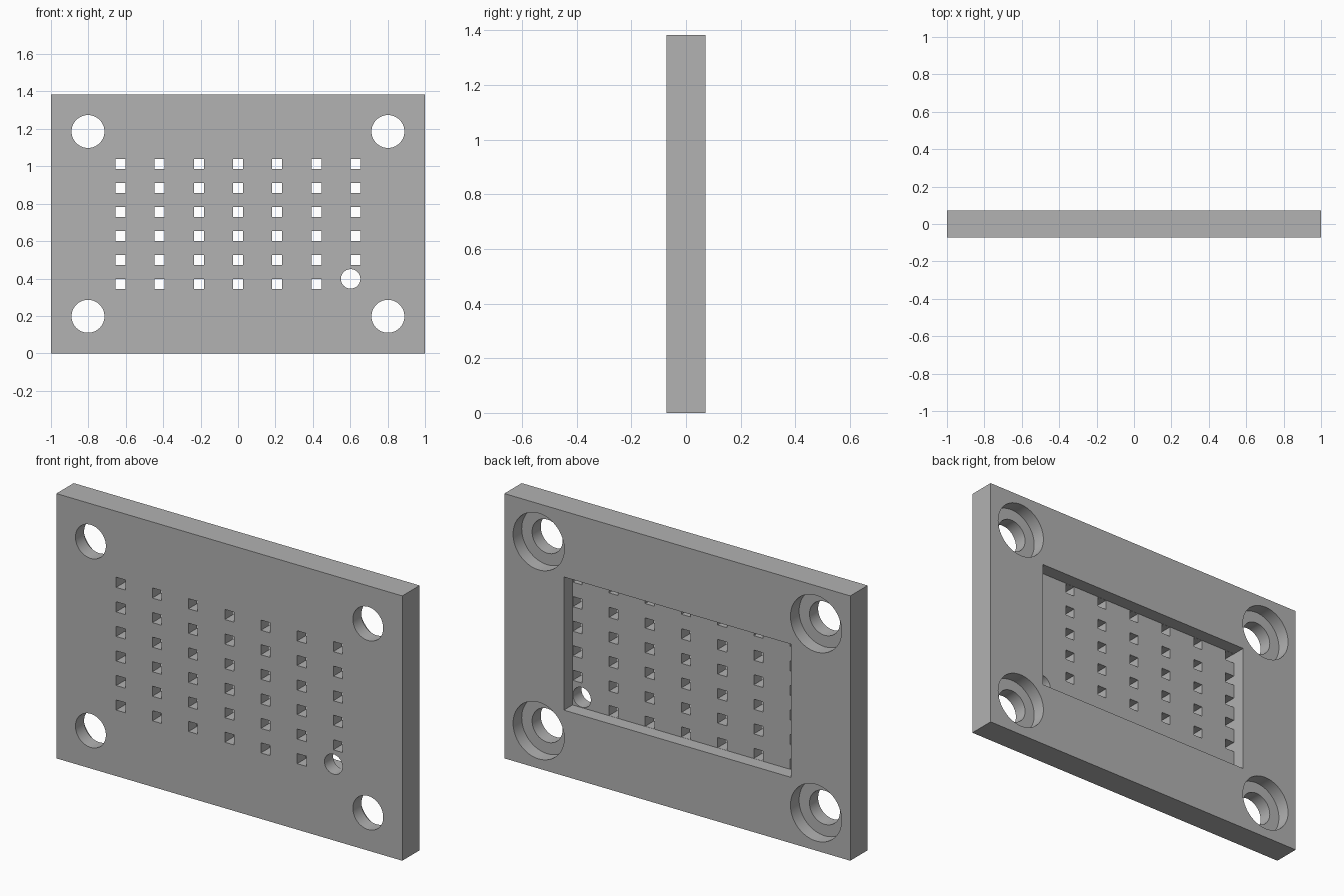
import bpy, bmesh, math
from mathutils import Matrix

if "Cube" in bpy.data.objects:
    bpy.data.objects.remove(bpy.data.objects["Cube"], do_unlink=True)

HALF_T = 0.0715            # half the plate thickness
HEIGHT = 1.384
MID = HEIGHT / 2


def add_box(bm, x, z, width, height, y0, y1):
    m = Matrix.Translation((x, (y0 + y1) / 2, z)) @ Matrix.Diagonal((width, y1 - y0, height, 1))
    bmesh.ops.create_cube(bm, size=1, matrix=m)


def add_drill(bm, x, z, radius, y0, y1, sides=64):
    m = Matrix.Translation((x, (y0 + y1) / 2, z)) @ Matrix.Rotation(math.pi / 2, 4, 'X')
    bmesh.ops.create_cone(bm, cap_ends=True, segments=sides, radius1=radius,
                          radius2=radius, depth=y1 - y0, matrix=m)


def to_object(bm, name):
    mesh = bpy.data.meshes.new(name)
    bm.to_mesh(mesh)
    bm.free()
    obj = bpy.data.objects.new(name, mesh)
    bpy.context.collection.objects.link(obj)
    return obj


# Plate body
bm = bmesh.new()
add_box(bm, 0, MID, 2, HEIGHT, -HALF_T, HALF_T)
plate = to_object(bm, "mounting_plate")

grey = bpy.data.materials.new("plain grey")
grey.use_nodes = True
colour = (0.445, 0.445, 0.445, 1)
grey.diffuse_color = colour
grey.node_tree.nodes["Principled BSDF"].inputs["Base Color"].default_value = colour
plate.data.materials.append(grey)

corners = [(sx * 0.802, MID + sz * 0.494) for sx in (-1, 1) for sz in (-1, 1)]

# Rear pocket and corner counterbores, half the thickness deep
bm = bmesh.new()
add_box(bm, 0, MID, 1.312, 0.696, 0, 0.2)
for x, z in corners:
    add_drill(bm, x, z, 0.148, 0, 0.2)
recesses = to_object(bm, "recess_cutter")

# Screw holes, grid of square holes, and one round hole in place of the last square
bm = bmesh.new()
for x, z in corners:
    add_drill(bm, x, z, 0.088, -0.2, 0.2)
for col in range(7):
    for row in range(6):
        if (col, row) != (6, 0):
            add_box(bm, (col - 3) * 0.2093, MID + (row - 2.5) * 0.1283,
                    0.053, 0.053, -0.2, 0.04)
add_drill(bm, 0.602, 0.398, 0.052, -0.2, 0.04, 48)
holes = to_object(bm, "hole_cutter")

# Cut the plate and drop the cutters
bpy.ops.object.select_all(action='DESELECT')
bpy.context.view_layer.objects.active = plate
plate.select_set(True)
for cutter in (recesses, holes):
    cutter.hide_render = True
    mod = plate.modifiers.new(cutter.name, 'BOOLEAN')
    mod.operation = 'DIFFERENCE'
    mod.solver = 'EXACT'
    mod.object = cutter
    bpy.ops.object.modifier_apply(modifier=mod.name)
    bpy.data.objects.remove(cutter, do_unlink=True)

bpy.ops.object.shade_smooth_by_angle(angle=math.radians(30))
